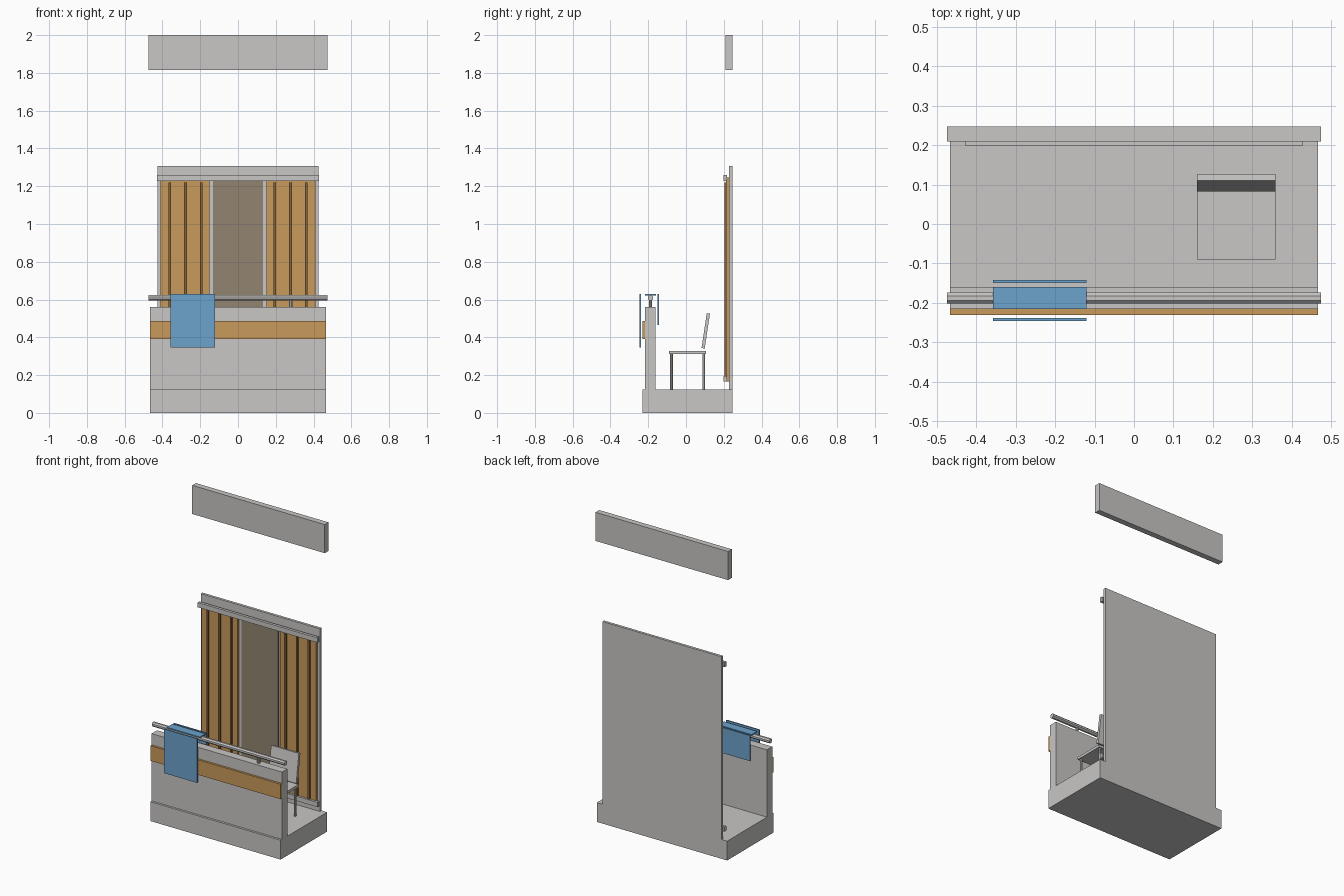
import bpy
from math import radians, cos, pi
from mathutils import Matrix, Vector

cube = bpy.data.objects.get("Cube")
if cube:
    bpy.data.objects.remove(cube, do_unlink=True)


def material(name, rgb):
    mat = bpy.data.materials.new(name)
    mat.use_nodes = True
    mat.diffuse_color = (*rgb, 1)
    mat.node_tree.nodes["Principled BSDF"].inputs["Base Color"].default_value = (*rgb, 1)
    return mat


GREY = material("light grey", (0.58, 0.57, 0.56))
WOOD = material("warm wood", (0.58, 0.32, 0.105))
BROWN = material("dark wood", (0.24, 0.13, 0.045))
TAUPE = material("taupe panel", (0.29, 0.23, 0.165))
BLUE = material("blue cloth", (0.15, 0.36, 0.60))


def box(name, x, y, z, mat):
    """Box spanning the given (low, high) ranges."""
    bpy.ops.mesh.primitive_cube_add(size=1)
    ob = bpy.context.object
    ob.name = name
    spans = (x, y, z)
    size = Matrix.Diagonal([b - a for a, b in spans] + [1])
    ob.data.transform(size)
    ob.location = Vector([(a + b) / 2 for a, b in spans])
    ob.data.materials.append(mat)
    return ob


def rod(name, centre, apothem, length, mat, along_x=False):
    """Eight-sided bar with flats facing the axes."""
    bpy.ops.mesh.primitive_cylinder_add(vertices=8, radius=apothem / cos(pi / 8), depth=length)
    ob = bpy.context.object
    ob.name = name
    ob.data.transform(Matrix.Rotation(pi / 8, 4, "Z"))
    if along_x:
        ob.data.transform(Matrix.Rotation(pi / 2, 4, "Y"))
    ob.location = centre
    ob.data.materials.append(mat)
    return ob


# Balcony floor, parapet and its wooden band
W = 0.466
box("floor_slab", (-W, W), (-0.23, 0.245), (0, 0.125), GREY)
box("parapet", (-W, W), (-0.216, -0.161), (0.125, 0.56), GREY)
box("parapet_band", (-W, W), (-0.23, -0.216), (0.39, 0.487), WOOD)

# Back wall and the beam above
box("back_wall", (-0.426, 0.426), (0.228, 0.245), (0.125, 1.306), GREY)
box("upper_beam", (-0.474, 0.474), (0.209, 0.247), (1.815, 2.0), GREY)

# Window panel, sliding shutters with battens, and shutter tracks
box("window_panel", (-0.132, 0.132), (0.222, 0.228), (0.165, 1.245), TAUPE)
for side, label in ((-1, "right"), (1, "left")):
    box(f"{label}_shutter", sorted((side * 0.152, side * 0.41)), (0.212, 0.228), (0.165, 1.247), WOOD)
    for i in range(3):
        x = side * (0.194 + 0.084 * i)
        box(f"{label}_shutter_batten_{i + 1}", (x - 0.007, x + 0.007), (0.203, 0.212), (0.19, 1.22), BROWN)
for label, z in (("lower", 0.165), ("upper", 1.228)):
    box(f"{label}_shutter_track", (-0.428, 0.428), (0.199, 0.217), (z, z + 0.031), GREY)

# Handrail on short posts
rod("handrail", (0, -0.188, 0.609), 0.014, 0.948, GREY, along_x=True)
for x in (-0.28, 0.28):
    rod("handrail_post", (x, -0.188, 0.58), 0.009, 0.042, GREY)

# Cloth hung over the handrail
CX = (-0.357, -0.121)
box("cloth_front", CX, (-0.246, -0.238), (0.345, 0.63), BLUE)
box("cloth_top", CX, (-0.216, -0.16), (0.622, 0.63), BLUE)
box("cloth_back", CX, (-0.15, -0.142), (0.465, 0.63), BLUE)

# Chair
box("chair_seat", (0.16, 0.358), (-0.09, 0.107), (0.311, 0.328), GREY)
backrest = box("chair_backrest", (0.16, 0.358), (0.096, 0.113), (0.341, 0.527), GREY)
backrest.rotation_euler.x = radians(-8.5)
for x in (0.176, 0.342):
    for y in (-0.077, 0.094):
        rod("chair_leg", (x, y, 0.218), 0.007, 0.186, GREY)
